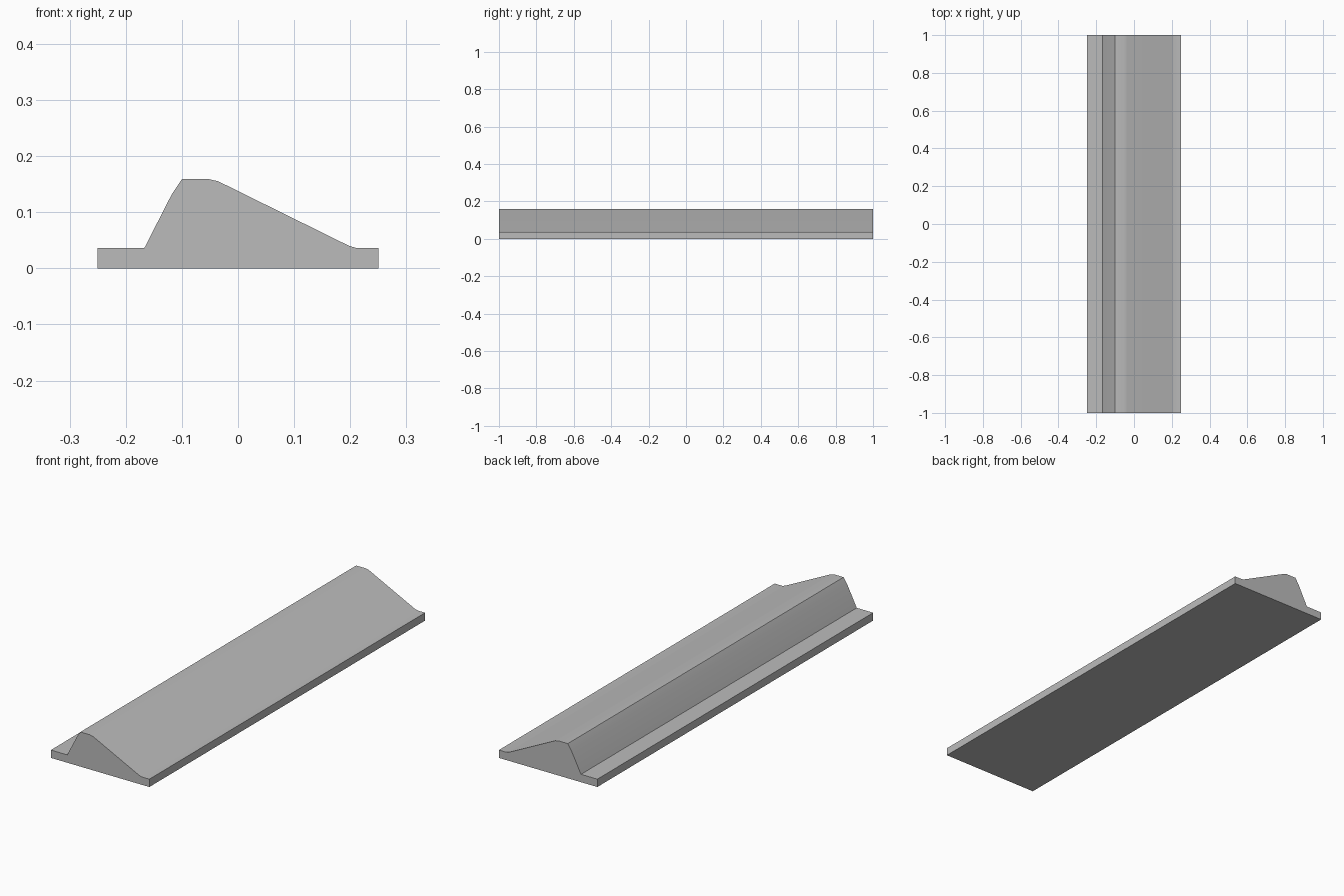
import bpy
import bmesh
import math

cube = bpy.data.objects.get("Cube")
if cube:
    bpy.data.objects.remove(cube, do_unlink=True)

# One plain grey material
grey = bpy.data.materials.new("plain grey")
grey.use_nodes = True
colour = (0.5, 0.5, 0.5, 1)
grey.diffuse_color = colour
grey.node_tree.nodes["Principled BSDF"].inputs["Base Color"].default_value = colour

HALF_WIDTH, HALF_LENGTH = 0.25, 1.0
BASE, TOP = 0.036, 0.159

# Cross-section: flat base with a steep right flank and a long left slope
profile = [
    (-HALF_WIDTH, 0), (HALF_WIDTH, 0), (HALF_WIDTH, BASE),
    (0.212, BASE), (0.198, 0.04),
    (-0.035, 0.155), (-0.052, TOP), (-0.1, TOP),
    (-0.118, 0.132), (-0.167, BASE), (-HALF_WIDTH, BASE),
]

# Extrude the cross-section along the full length
bm = bmesh.new()
verts = [bm.verts.new((x, -HALF_LENGTH, z)) for x, z in profile]
end = bm.faces.new(verts)
result = bmesh.ops.extrude_face_region(bm, geom=[end], use_keep_orig=True)
moved = [g for g in result["geom"] if isinstance(g, bmesh.types.BMVert)]
bmesh.ops.translate(bm, verts=moved, vec=(0, 2 * HALF_LENGTH, 0))
bmesh.ops.recalc_face_normals(bm, faces=bm.faces)

mesh = bpy.data.meshes.new("sloped_ridge_strip")
bm.to_mesh(mesh)
bm.free()
mesh.materials.append(grey)
strip = bpy.data.objects.new("sloped_ridge_strip", mesh)
bpy.context.collection.objects.link(strip)

# Soft bends, crisp corners
bpy.ops.object.select_all(action="DESELECT")
strip.select_set(True)
bpy.context.view_layer.objects.active = strip
bpy.ops.object.shade_smooth_by_angle(angle=math.radians(30))
